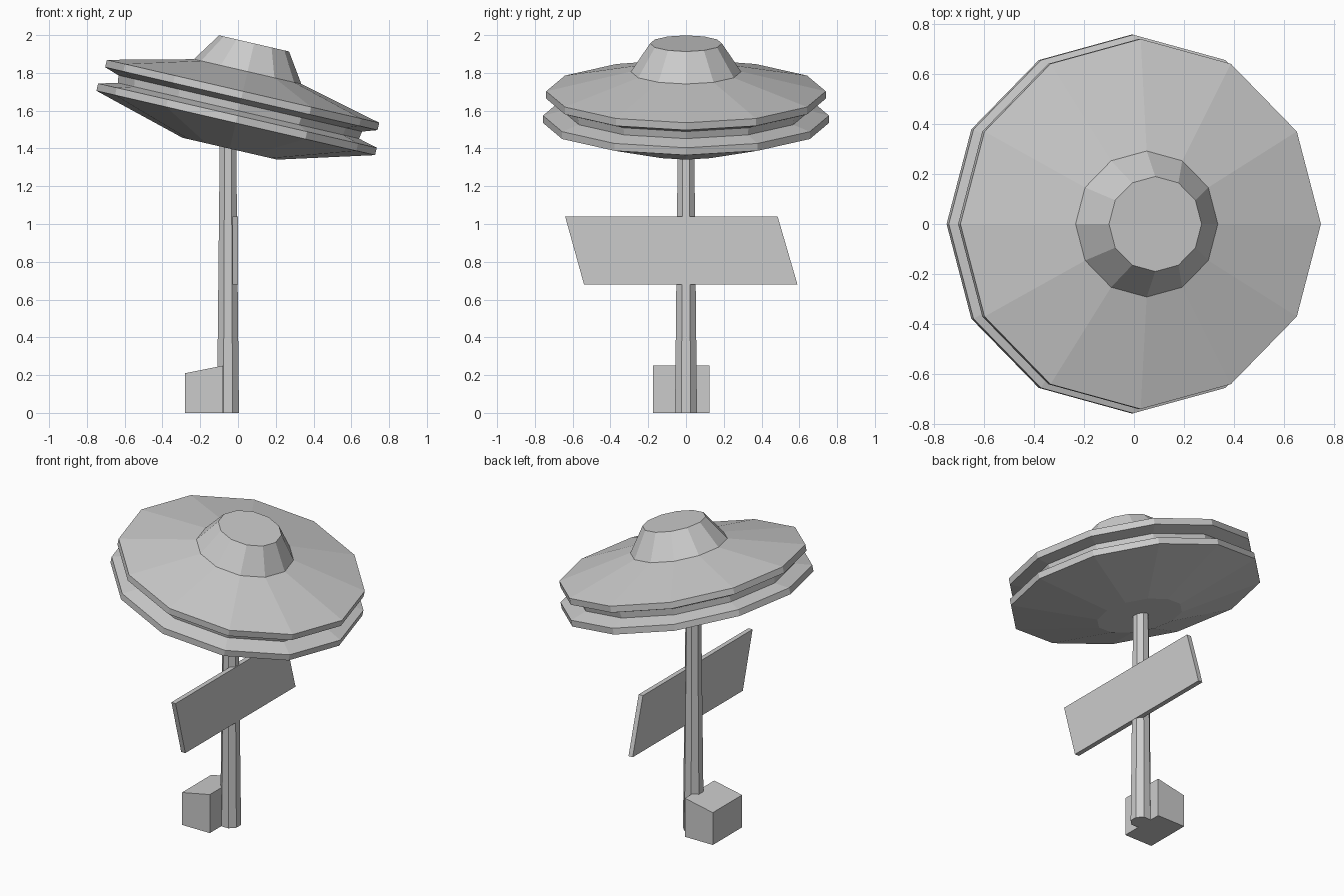
import bpy, bmesh
from math import radians, pi, cos, sin
from mathutils import Matrix, Vector

if "Cube" in bpy.data.objects:
    bpy.data.objects.remove(bpy.data.objects["Cube"])

grey = bpy.data.materials.new("plain grey")
grey.use_nodes = True
colour = (0.6, 0.6, 0.6, 1)
grey.diffuse_color = colour
grey.node_tree.nodes["Principled BSDF"].inputs["Base Color"].default_value = colour


def finish(name, bm):
    bmesh.ops.recalc_face_normals(bm, faces=bm.faces)
    mesh = bpy.data.meshes.new(name)
    bm.to_mesh(mesh)
    bm.free()
    mesh.materials.append(grey)
    obj = bpy.data.objects.new(name, mesh)
    bpy.context.collection.objects.link(obj)
    return obj


def loft(name, rings):
    """Join rings of points into a closed, capped solid."""
    bm = bmesh.new()
    loops = [[bm.verts.new(p) for p in ring] for ring in rings]
    n = len(loops[0])
    for a, b in zip(loops, loops[1:]):
        for i in range(n):
            j = (i + 1) % n
            bm.faces.new((a[i], a[j], b[j], b[i]))
    bm.faces.new(loops[0])
    bm.faces.new(loops[-1])
    return finish(name, bm)


def lathe(name, profile, sides, turn=0):
    """Sweep (radius, height) points around z."""
    angles = [turn + 2 * pi * i / sides for i in range(sides)]
    return loft(name, [[Vector((r * cos(a), r * sin(a), z)) for a in angles]
                       for r, z in profile])


# Tilted saucer: underside, lower rim, recessed neck, upper rim, roof and cupola
saucer = lathe("saucer", [
    (0.257, -0.14), (0.757, 0), (0.757, 0.04),
    (0.655, 0.066), (0.662, 0.106),
    (0.74, 0.132), (0.74, 0.172),
    (0.292, 0.279), (0.19, 0.432)], 12)
saucer.matrix_world = (Matrix.Translation((-0.012, 0, 1.535))
                       @ Matrix.Rotation(radians(13), 4, 'Y'))

# Tapered octagonal pole with flats facing the axes
pole = lathe("pole", [(0.063, 0), (0.047, 1.45)], 8, pi / 8)
pole.location.x = -0.053

# Slanted sign board on the +x side of the pole
board = [(-0.54, 0.68), (0.59, 0.68), (0.485, 1.04), (-0.64, 1.04)]
loft("sign_board", [[(x, y, z) for y, z in board] for x in (-0.03, 0)])

# Base box with a sloping lid
side = [(-0.28, 0), (-0.08, 0), (-0.08, 0.25), (-0.28, 0.21)]
loft("base_box", [[(x, y, z) for x, z in side] for y in (-0.175, 0.125)])
